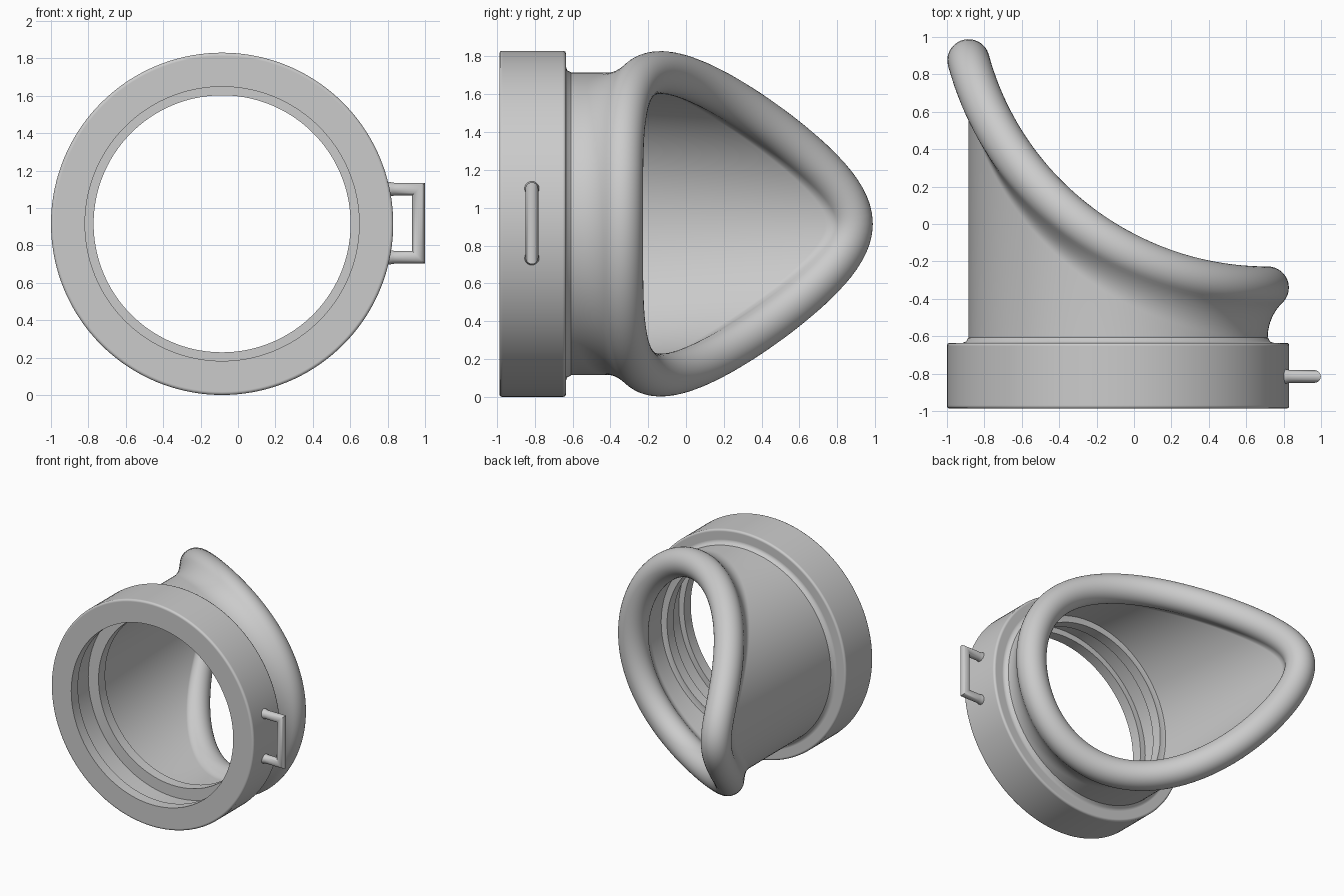
import bpy, bmesh
from math import sin, cos, pi, sqrt, atan2, tanh, radians

if "Cube" in bpy.data.objects:
    bpy.data.objects.remove(bpy.data.objects["Cube"])

CX, CZ = -0.085, 0.915      # cup axis, running along y
WALL, THICK = 0.80, 0.06    # outer wall radius and wall thickness
TUBE = 0.113                # rim bead radius
BASE = -0.66                # wall bottom, buried in the mounting ring
SEGS = 144

grey = bpy.data.materials.new("matte_grey")
grey.use_nodes = True
grey.diffuse_color = (0.6, 0.6, 0.6, 1)
grey.node_tree.nodes["Principled BSDF"].inputs["Base Color"].default_value = (0.6, 0.6, 0.6, 1)


def loft(name, sections, loop, angle):
    """Skin closed sections; loop joins the last section to the first, else ends are capped."""
    bm = bmesh.new()
    rings = [[bm.verts.new(p) for p in s] for s in sections]
    n = len(rings[0])
    for i in range(len(rings) if loop else len(rings) - 1):
        a, b = rings[i], rings[(i + 1) % len(rings)]
        for j in range(n):
            k = (j + 1) % n
            bm.faces.new((a[j], a[k], b[k], b[j]))
    if not loop:
        bm.faces.new(rings[0])
        bm.faces.new(rings[-1])
    bmesh.ops.recalc_face_normals(bm, faces=bm.faces)
    mesh = bpy.data.meshes.new(name)
    bm.to_mesh(mesh)
    bm.free()
    mesh.materials.append(grey)
    obj = bpy.data.objects.new(name, mesh)
    bpy.context.collection.objects.link(obj)
    bpy.ops.object.select_all(action='DESELECT')
    obj.select_set(True)
    bpy.context.view_layer.objects.active = obj
    bpy.ops.object.shade_smooth_by_angle(angle=radians(angle))


def polar(r, phi, y):
    return (CX + r * cos(phi), y, CZ + r * sin(phi))


# Mounting ring: turned profile with a retaining lip, a groove and an inner flange
ring_profile = [(.733, -.987), (.897, -.987), (.902, -.987), (.911, -.983),
                (.915, -.974), (.915, -.969), (.915, -.653), (.915, -.648),
                (.911, -.639), (.902, -.635), (.897, -.635), (.835, -.635),
                (.83, -.635), (.812, -.628), (.803, -.61), (.79, -.60),
                (.77, -.615), (.687, -.615), (.687, -.70), (.78, -.70),
                (.78, -.90), (.733, -.90)]
loft("mounting_ring",
     [[polar(r, 2 * pi * i / SEGS, y) for r, y in ring_profile] for i in range(SEGS)],
     True, 50)


# Eye cup: wall cut by a scooped arc and finished with a rolled bead
def blend(face, radius):
    """Concave fillet from the wall face up to the bead, and the bead angle it meets."""
    drop = sqrt((TUBE + radius) ** 2 - (face + radius) ** 2)
    touch = atan2(drop, face + radius)
    steps = [touch * i / 10 for i in range(10)]
    return touch, [(face + radius - radius * cos(t), radius * sin(t) - drop) for t in steps]


touch_in, blend_in = blend(THICK, 0.10)
touch_out, blend_out = blend(0, 0.26)
sweep = pi + touch_in + touch_out
bead = [(TUBE * cos(a), TUBE * sin(a))
        for a in (pi + touch_in - sweep * i / 28 for i in range(29))]
rim = [(-out, up) for out, up in blend_in] + bead + blend_out[::-1]


def cup_section(phi):
    arc_r, arc_y = 1.661, 1.321
    u = WALL - WALL * cos(phi)
    root = sqrt(arc_r ** 2 - u ** 2)
    slope = u / root * sin(phi)
    norm = sqrt(1 + slope ** 2)
    pts = [polar(WALL - THICK, phi, BASE)]
    for out, up in rim:
        # limit the sideways lean so the blend stays clean at the tip
        lean = up if up > -TUBE / 2 else -TUBE * (.5 + .5 * tanh((-up / TUBE - .5) * 2))
        angle = phi - lean * slope / norm / WALL
        pts.append(polar(WALL + out, angle, arc_y - root + up / norm))
    pts.append(polar(WALL, angle, BASE))
    return pts


loft("eye_cup", [cup_section(2 * pi * i / SEGS) for i in range(SEGS)], True, 50)


# Strap loop: round bar with mitred corners and slightly flared feet
BAR, LOOP_Y = 0.034, -0.815
X_OUT, Z_LOW, Z_HIGH = 0.965, 0.736, 1.10
stations = []
for z, side in ((Z_LOW, -1), (Z_HIGH, 1)):
    leg = [(x, z, 0, side, s) for x, s in ((.78, 1.2), (.81, 1.15), (.825, 1.05), (.84, 1))]
    leg.append((X_OUT, z, 1, side, 1))
    stations += leg if side < 0 else leg[::-1]
loft("strap_loop",
     [[(x + dx * BAR * cos(t), LOOP_Y + s * BAR * sin(t), z + dz * s * BAR * cos(t))
       for t in (2 * pi * k / 20 for k in range(20))]
      for x, z, dx, dz, s in stations], False, 40)
